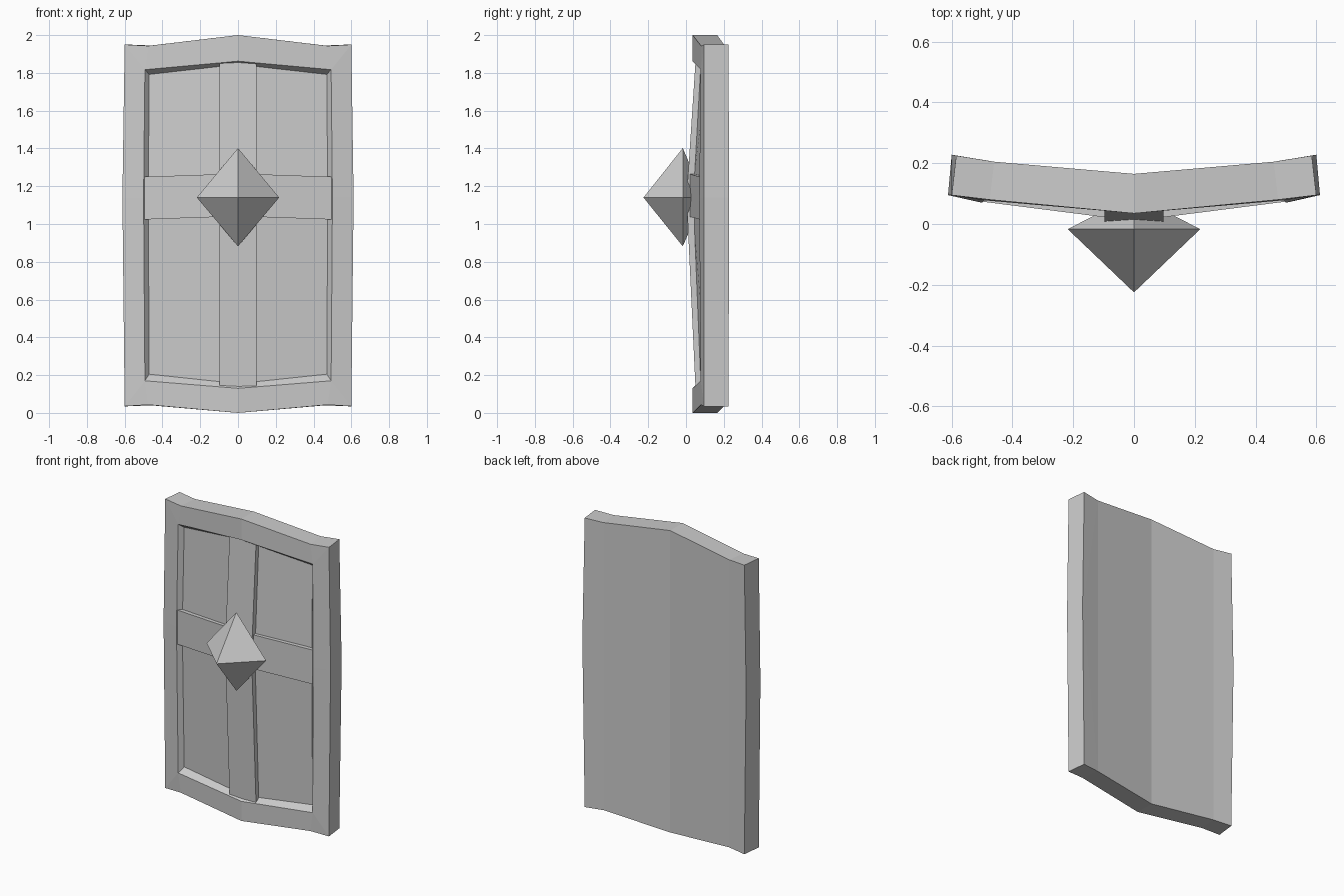
import bpy, bmesh

if "Cube" in bpy.data.objects:
    bpy.data.objects.remove(bpy.data.objects["Cube"])

MID = 1.14  # height where the shield bulges most


def finish(name, bm):
    bmesh.ops.recalc_face_normals(bm, faces=bm.faces)
    me = bpy.data.meshes.new(name)
    bm.to_mesh(me)
    bm.free()
    ob = bpy.data.objects.new(name, me)
    bpy.context.collection.objects.link(ob)
    return ob


def ring(bm, tc, a, corner, mid, a2, corner2, bc):
    """Closed 12-point loop from its right half, mirrored to the left."""
    half = [tc, a, corner, mid, corner2, a2, bc]
    pts = half + [(-x, y, z) for x, y, z in half[-2:0:-1]]
    made = {p: bm.verts.new(p) for p in dict.fromkeys(pts)}
    return [made[p] for p in pts]


def bridge(bm, r1, r2):
    for i in range(12):
        j = (i + 1) % 12
        vs = list(dict.fromkeys([r1[i], r1[j], r2[j], r2[i]]))
        if len(vs) > 2:
            bm.faces.new(vs)


# Shield body: back, rim, raised frame and sunken panel
bm = bmesh.new()
back = ring(bm, (0, .165, 2), (.46, .205, 1.945), (.585, .225, 1.95), (.6, .228, MID),
            (.46, .205, .04), (.585, .225, .035), (0, .165, 0))
front = ring(bm, (0, .035, 2), (.475, .08, 1.943), (.6, .095, 1.95), (.612, .095, MID),
             (.475, .08, .043), (.6, .095, .035), (0, .035, 0))
ct, cb = (.493, .078, 1.817), (.493, .078, .17)
inner = ring(bm, (0, .035, 1.862), ct, ct, (.5, .07, MID), cb, cb, (0, .035, .13))
pt, pb = (.47, .108, 1.792), (.47, .108, .205)
panel = ring(bm, (0, .07, 1.845), pt, pt, (.475, .095, MID), pb, pb, (0, .07, .155))
bridge(bm, back, front)
bridge(bm, front, inner)
bridge(bm, inner, panel)
peak = bm.verts.new((0, .03, MID))
for i in (0, 6):
    for trio in ((0, 2, 3), (3, 4, 6)):
        bm.faces.new([peak] + [panel[(i + n) % 12] for n in trio])
for s in (1, -1):
    for ids in ((0, 1, 5, 6), (1, 3, 5), (1, 2, 3), (3, 4, 5)):
        bm.faces.new([back[(s * n) % 12] for n in ids])
finish("shield_body", bm)


def bar(name, sections):
    """Bar lofted through four-sided sections."""
    bm = bmesh.new()
    loops = [[bm.verts.new(p) for p in s] for s in sections]
    for p, q in zip(loops, loops[1:]):
        for i in range(4):
            bm.faces.new([p[i], p[(i + 1) % 4], q[(i + 1) % 4], q[i]])
    bm.faces.new(loops[0])
    bm.faces.new(loops[-1])
    finish(name, bm)


# Crossing reinforcement bars
bar("vertical_bar", [[(-.097, y, z), (.097, y, z), (.097, .12, z), (-.097, .12, z)]
                     for z, y in ((.138, .05), (MID, .003), (1.855, .05))])
bar("horizontal_bar", [[(x, y, z - .113), (x, y, z + .113), (x, .13, z + .113), (x, .13, z - .113)]
                       for x, y, z in ((-.495, .073, 1.137), (0, .01, 1.154), (.495, .073, 1.137))])

# Central octahedral boss
bm = bmesh.new()
girdle = [bm.verts.new(p) for p in ((.218, -.017, MID), (0, -.017, 1.402),
                                    (-.218, -.017, MID), (0, -.017, .882))]
for y in (-.225, .095):
    tip = bm.verts.new((0, y, MID))
    for i in range(4):
        bm.faces.new([girdle[i], girdle[(i + 1) % 4], tip])
finish("boss", bm)
